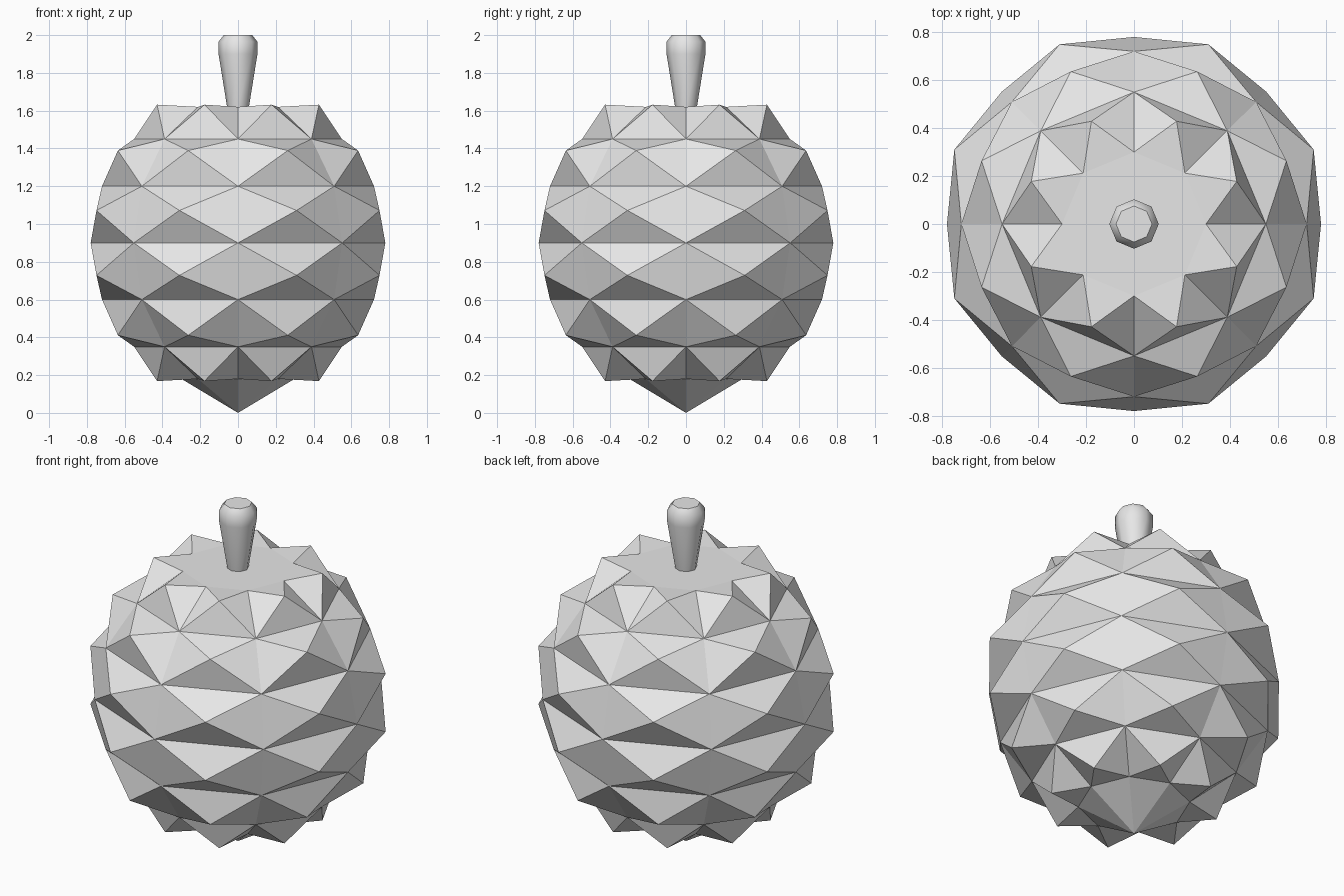
import bpy
import bmesh
from math import cos, sin, tau, radians

SIDES = 8
SCALE_HEIGHT = 0.12

cube = bpy.data.objects.get("Cube")
if cube:
    bpy.data.objects.remove(cube, do_unlink=True)

grey = bpy.data.materials.new("light_grey")
grey.use_nodes = True
grey.diffuse_color = (0.8, 0.8, 0.8, 1)
grey.node_tree.nodes["Principled BSDF"].inputs["Base Color"].default_value = (0.8, 0.8, 0.8, 1)


def lathe(bm, profile):
    """Turn (radius, z) pairs into rings; return the rings and the side quads."""
    rings = [[bm.verts.new((r * cos(tau * i / SIDES), r * sin(tau * i / SIDES), z))
              for i in range(SIDES)] for r, z in profile]
    quads = []
    for low, high in zip(rings, rings[1:]):
        for i in range(SIDES):
            j = (i + 1) % SIDES
            quads.append(bm.faces.new((low[i], low[j], high[j], high[i])))
    return rings, quads


def finish(bm, name):
    bm.normal_update()
    mesh = bpy.data.meshes.new(name)
    bm.to_mesh(mesh)
    bm.free()
    mesh.materials.append(grey)
    obj = bpy.data.objects.new(name, mesh)
    bpy.context.collection.objects.link(obj)
    return obj


# Fruit body: each side panel is raised into a pointed scale
bm = bmesh.new()
rings, panels = lathe(bm, [(0.30, 0.18), (0.55, 0.35), (0.72, 0.60), (0.78, 0.90),
                           (0.72, 1.20), (0.55, 1.45), (0.30, 1.62)])
bm.faces.new(rings[-1])
tip = bm.verts.new((0, 0, 0))
for i in range(SIDES):
    bm.faces.new((tip, rings[0][(i + 1) % SIDES], rings[0][i]))
bm.normal_update()
bmesh.ops.poke(bm, faces=panels, offset=SCALE_HEIGHT, center_mode='MEAN',
               use_relative_offset=False)
finish(bm, "scaly_body")

# Stem: flares upward and ends in a bevelled flat top
bm = bmesh.new()
rings, _ = lathe(bm, [(0.058, 1.62), (0.103, 1.90), (0.103, 1.965), (0.075, 2.0)])
bm.faces.new(rings[-1])
bm.faces.new(rings[0][::-1])
stem = finish(bm, "stem")
bpy.ops.object.select_all(action='DESELECT')
stem.select_set(True)
bpy.context.view_layer.objects.active = stem
bpy.ops.object.shade_smooth_by_angle(angle=radians(46))
